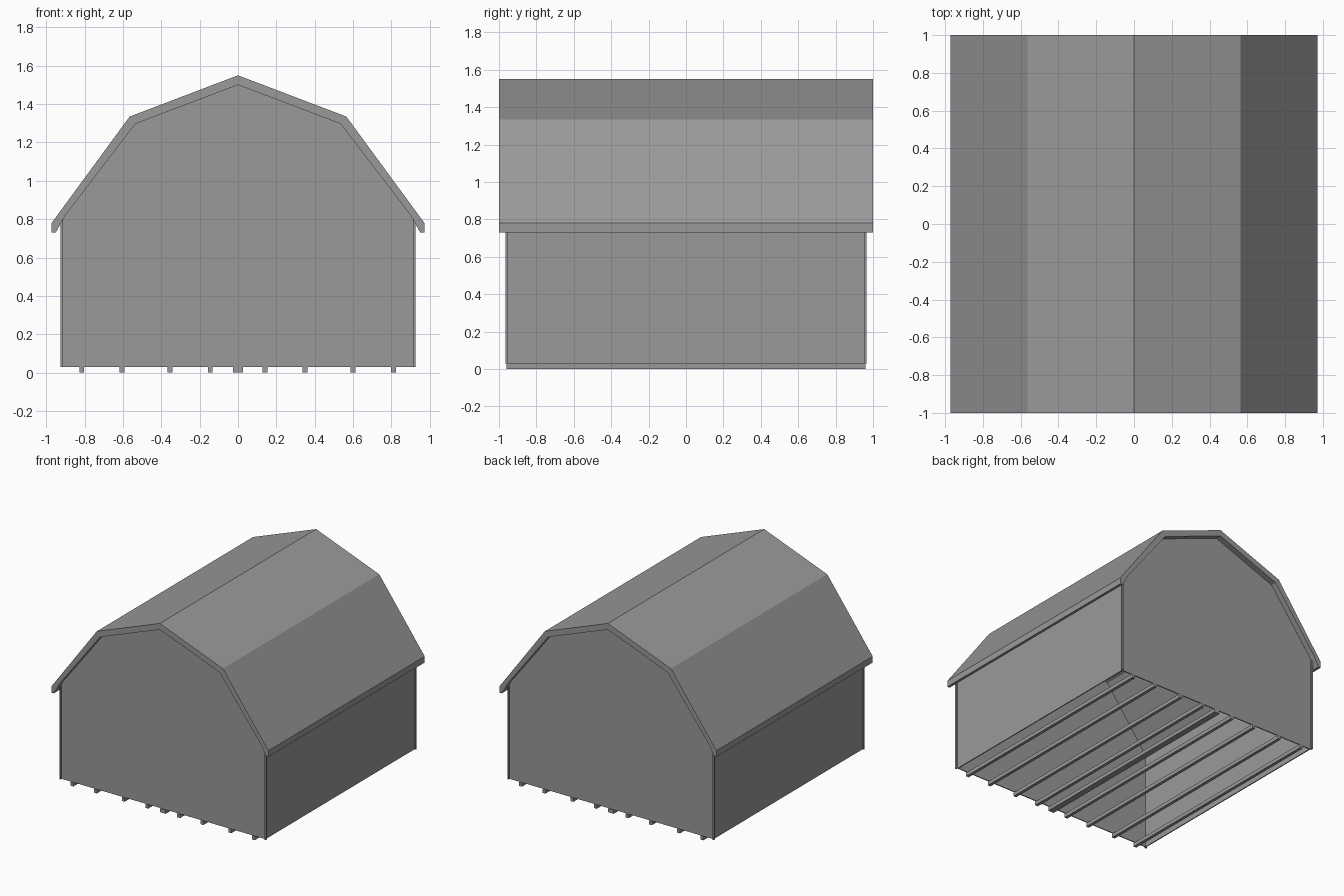
import bpy

if "Cube" in bpy.data.objects:
    bpy.data.objects.remove(bpy.data.objects["Cube"])

# Dark grey shared by every part
grey = bpy.data.materials.new("dark_grey")
grey.diffuse_color = (0.32, 0.32, 0.32, 1)
grey.use_nodes = True
grey.node_tree.nodes["Principled BSDF"].inputs["Base Color"].default_value = grey.diffuse_color


def add_mesh(name, verts, faces):
    mesh = bpy.data.meshes.new(name)
    mesh.from_pydata(verts, [], faces)
    mesh.update()
    mesh.materials.append(grey)
    obj = bpy.data.objects.new(name, mesh)
    bpy.context.collection.objects.link(obj)
    return obj


def extrude(name, profile, y0, y1):
    """Extrude a counter-clockwise x-z profile along y."""
    n = len(profile)
    verts = [(x, y, z) for y in (y0, y1) for x, z in profile]
    faces = [tuple(range(n)), tuple(range(2 * n - 1, n - 1, -1))]
    for i in range(n):
        j = (i + 1) % n
        faces.append((j, i, i + n, j + n))
    return add_mesh(name, verts, faces)


def box(name, x0, x1, y0, y1, z0, z1):
    x0, x1 = sorted((x0, x1))
    y0, y1 = sorted((y0, y1))
    return extrude(name, [(x0, z0), (x1, z0), (x1, z1), (x0, z1)], y0, y1)


def mirrored(half):
    """Left-to-right line from a right half that starts on the centre line."""
    return [(-x, z) for x, z in reversed(half[1:])] + half


# Gambrel roof shell, open below
outer = [(0, 1.55), (0.565, 1.335), (0.972, 0.78), (0.972, 0.73)]
inner = [(0, 1.50), (0.535, 1.297), (0.90, 0.82), (0.95, 0.73)]
o, i = mirrored(outer), mirrored(inner)
n = len(o)
verts = [(x, y, z) for y in (-1, 1) for x, z in o + i]
faces = []
for k in range(n - 1):
    a, b, c, d = k, k + 1, n + k + 1, n + k
    s = 2 * n
    faces += [(a, d, c, b), (a + s, b + s, c + s, d + s),
              (a, b, b + s, a + s), (d, d + s, c + s, c)]
for a, d in ((0, n), (n - 1, 2 * n - 1)):
    quad = (a, a + 2 * n, d + 2 * n, d)
    faces.append(quad if a == 0 else quad[::-1])
add_mesh("roof", verts, faces)

# Gable end walls, thin panels that follow the roof underside
gable = [(0, 1.50), (0.535, 1.297), (0.90, 0.82), (0.914, 0.795), (0.914, 0.03)]
for side, s in (("front", -1), ("back", 1)):
    y0, y1 = sorted((s * 0.945, s * 0.953))
    extrude(side + "_gable_wall", mirrored(gable)[::-1], y0, y1)

# Side walls
for side, s in (("left", -1), ("right", 1)):
    box(side + "_wall", s * 0.906, s * 0.914, -0.945, 0.945, 0.03, 0.80)
    # Slim corner posts stand slightly proud of both walls
    for end, t in (("front", -1), ("back", 1)):
        box(f"{end}_{side}_corner_post", s * 0.912, s * 0.925,
            t * 0.951, t * 0.965, 0.03, 0.80)

# Floor skids, open between them
for k, x in enumerate((-0.815, -0.605, -0.355, -0.145, 0.14, 0.35, 0.60, 0.81)):
    box(f"skid_{k + 1}", x - 0.0125, x + 0.0125, -0.96, 0.96, 0, 0.03)
box("centre_skid", -0.025, 0.025, -0.96, 0.96, 0, 0.03)
